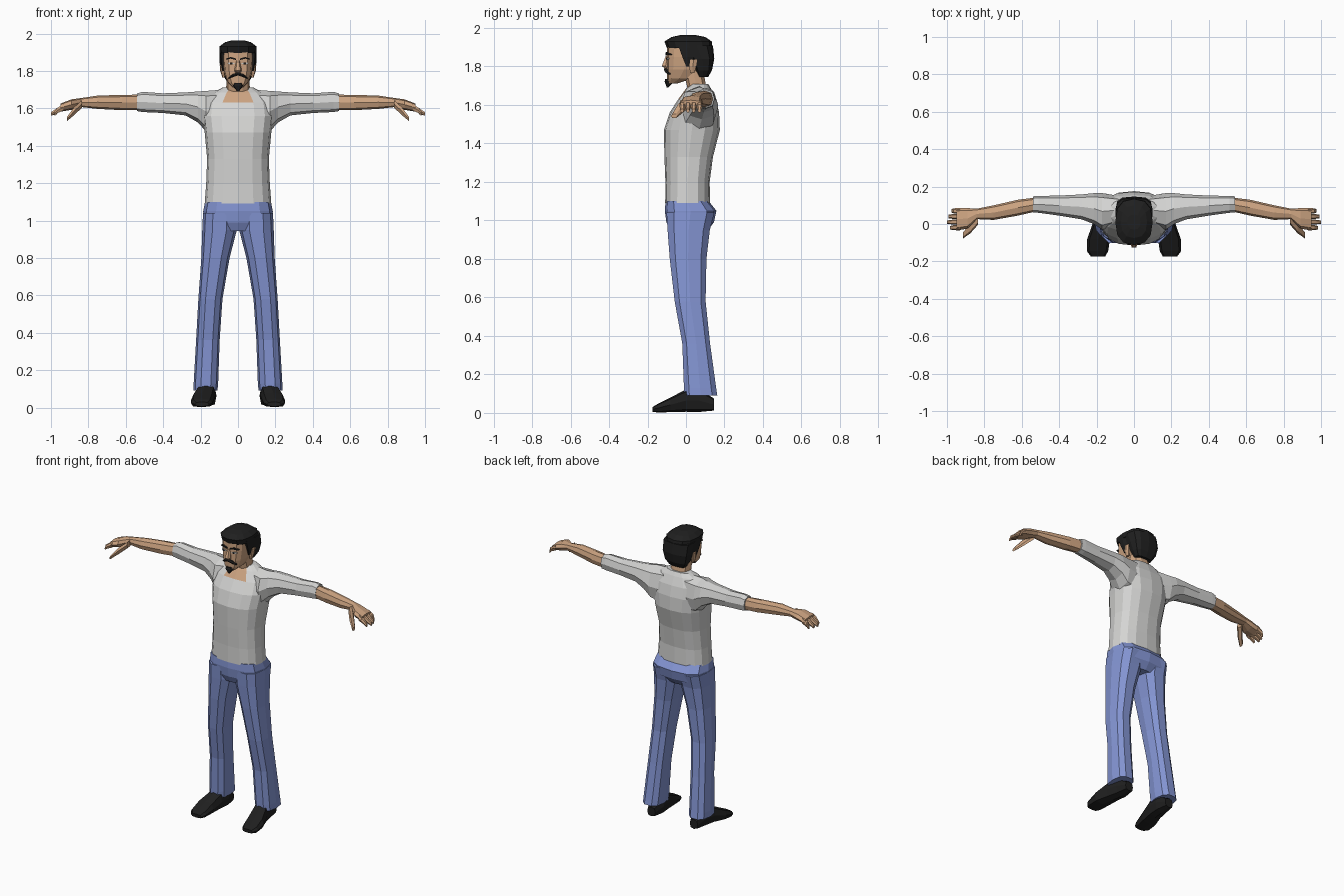
import bpy, bmesh, math


def material(name, rgb):
    m = bpy.data.materials.new(name)
    m.diffuse_color = (*rgb, 1)
    return m


SHIRT = material("shirt_grey", (0.66, 0.66, 0.65))
JEANS = material("denim_blue", (0.23, 0.30, 0.65))
SKIN = material("skin_tan", (0.61, 0.37, 0.22))
BLACK = material("hair_black", (0.014, 0.014, 0.014))
WHITE = material("eye_white", (0.6, 0.6, 0.58))


def loft(name, axis, rings, mat, sides=10, power=2.5, both=False):
    """Skin rounded rings (position, a0, a1, b0, b1) along an axis;
    a and b are the remaining axes in x, y, z order."""
    others = [i for i in range(3) if i != axis]
    for sign in ((1, -1) if both else (1,)):
        bm = bmesh.new()
        loops = []
        for pos, a0, a1, b0, b1 in rings:
            loop = []
            for k in range(sides):
                t = math.tau * (k + (0.5 if sides == 4 else 0)) / sides
                c, s = math.cos(t), math.sin(t)
                u = math.copysign(abs(c) ** (2 / power), c)
                v = math.copysign(abs(s) ** (2 / power), s)
                p = [0, 0, 0]
                p[axis] = pos
                p[others[0]] = (a0 + a1) / 2 + u * (a1 - a0) / 2
                p[others[1]] = (b0 + b1) / 2 + v * (b1 - b0) / 2
                p[0] *= sign
                loop.append(bm.verts.new(p))
            loops.append(loop)
        for l0, l1 in zip(loops, loops[1:]):
            for k in range(sides):
                j = (k + 1) % sides
                bm.faces.new((l0[k], l0[j], l1[j], l1[k]))
        bm.faces.new(loops[0])
        bm.faces.new(loops[-1])
        bmesh.ops.recalc_face_normals(bm, faces=bm.faces)
        me = bpy.data.meshes.new(name)
        bm.to_mesh(me)
        bm.free()
        me.materials.append(mat)
        full = name if not both else ("left_" if sign > 0 else "right_") + name
        ob = bpy.data.objects.new(full, me)
        bpy.context.collection.objects.link(ob)
    return ob


def sym(rings):
    """Rings centred on x = 0: (z, half width, y front, y back)."""
    return [(z, -w, w, f, b) for z, w, f, b in rings]


# Shirt body, with bare skin inside the neckline
shirt = loft("shirt", 2, sym([
    (1.09, .178, -.108, .125), (1.20, .170, -.107, .123), (1.33, .165, -.112, .14),
    (1.47, .178, -.115, .176), (1.56, .190, -.085, .172), (1.63, .180, -.04, .155),
    (1.685, .13, .0, .13), (1.71, .085, .03, .115)]), SHIRT, 16)
shirt.data.materials.append(SKIN)
for f in shirt.data.polygons:
    c = f.center
    if c.z > 1.64 and c.y < 0.04 and abs(c.x) < 0.06:
        f.material_index = 1

# Sleeves
loft("sleeve", 0, [
    (.08, .0, .15, 1.45, 1.70), (.17, -.03, .165, 1.475, 1.693),
    (.215, .0, .165, 1.525, 1.69), (.28, .025, .158, 1.562, 1.685),
    (.40, .045, .152, 1.575, 1.68), (.51, .06, .15, 1.58, 1.688),
    (.54, .062, .148, 1.585, 1.68)], SHIRT, 8, both=True)

# Forearm and palm
loft("forearm", 0, [
    (.52, .068, .142, 1.59, 1.673), (.62, .045, .13, 1.59, 1.672),
    (.75, .022, .1, 1.597, 1.668), (.84, .026, .082, 1.607, 1.655),
    (.89, -.025, .085, 1.592, 1.648), (.95, -.035, .085, 1.582, 1.625)],
    SKIN, 8, both=True)

# Four fingers and the thumb
for i, tip in enumerate((.975, .993, 1.0, .985)):
    y = .057 - .03 * i
    loft(f"finger_{i + 1}", 0, [
        (.93, y - .001, y + .028, 1.588, 1.627),
        (.965, y, y + .027, 1.573, 1.605),
        (tip, y + .004, y + .022, 1.56, 1.58)], SKIN, 6, both=True)
loft("thumb", 0, [
    (.835, -.005, .045, 1.60, 1.645), (.875, -.05, .0, 1.562, 1.61),
    (.915, -.078, -.045, 1.53, 1.555)], SKIN, 6, both=True)

# Trousers
loft("trouser_seat", 2, sym([
    (1.10, .176, -.106, .118), (1.05, .186, -.11, .158),
    (.99, .184, -.102, .145), (.945, .13, -.08, .11)]), JEANS, 12, 3)
loft("trouser_leg", 2, [
    (1.04, .01, .187, -.106, .152), (.95, .006, .191, -.1, .128),
    (.80, .045, .196, -.088, .11), (.58, .083, .212, -.062, .105),
    (.36, .098, .224, -.022, .128), (.13, .106, .237, -.014, .16),
    (.09, .11, .238, -.012, .166)], JEANS, 10, 2.6, both=True)

# Shoes
loft("shoe", 1, [
    (.145, .13, .19, .012, .075), (.07, .115, .205, .005, .122),
    (.0, .12, .222, .006, .122), (-.08, .128, .25, .004, .08),
    (-.145, .138, .252, .002, .048), (-.175, .155, .23, .006, .03)],
    BLACK, 8, 3, both=True)

# Neck and head
loft("neck", 2, sym([
    (1.60, .062, -.02, .1), (1.69, .064, .005, .108),
    (1.79, .06, -.02, .09)]), SKIN, 10)
loft("head", 2, sym([
    (1.712, .028, -.095, -.045), (1.737, .055, -.098, .03),
    (1.785, .073, -.1, .08), (1.85, .08, -.1, .1),
    (1.92, .08, -.098, .1)]), SKIN, 12, 3)
loft("nose", 2, sym([
    (1.79, .014, -.112, -.085), (1.802, .02, -.128, -.085),
    (1.855, .009, -.106, -.085)]), SKIN, 6)
loft("ear", 2, [
    (1.765, .07, .084, .02, .045), (1.80, .07, .095, .015, .055),
    (1.835, .07, .098, .02, .06)], SKIN, 6, both=True)

# Hair: crown, back and sideburns
loft("hair_crown", 2, sym([
    (1.895, .098, -.099, .138), (1.93, .1, -.112, .134),
    (1.953, .07, -.075, .1), (1.963, .035, -.03, .05)]), BLACK, 12)
loft("hair_back", 2, sym([
    (1.745, .06, .06, .115), (1.78, .083, .045, .135),
    (1.84, .098, .02, .147), (1.91, .1, -.03, .14)]), BLACK, 12, 3)
loft("sideburn", 2, [
    (1.80, .066, .084, .0, .022), (1.85, .066, .094, -.022, .045),
    (1.91, .066, .097, -.045, .05)], BLACK, 6, 3, both=True)

# Facial hair
loft("moustache", 0, [
    (.0, -.116, -.09, 1.775, 1.793), (.028, -.111, -.085, 1.766, 1.785),
    (.05, -.096, -.07, 1.757, 1.766)], BLACK, 6, both=True)
loft("goatee", 2, sym([
    (1.69, .004, -.1, -.092), (1.722, .03, -.111, -.06),
    (1.735, .018, -.108, -.08)]), BLACK, 8)

# Eyebrows and eyes
loft("eyebrow", 0, [
    (.012, -.109, -.09, 1.857, 1.868), (.04, -.107, -.085, 1.864, 1.876),
    (.064, -.094, -.07, 1.859, 1.866)], BLACK, 4, both=True)
loft("eye", 0, [
    (.02, -.102, -.094, 1.837, 1.843), (.038, -.102, -.094, 1.832, 1.848),
    (.056, -.093, -.085, 1.838, 1.843)], WHITE, 4, both=True)
loft("pupil", 0, [
    (.03, -.104, -.096, 1.834, 1.847), (.044, -.104, -.096, 1.834, 1.847)],
    BLACK, 4, both=True)
